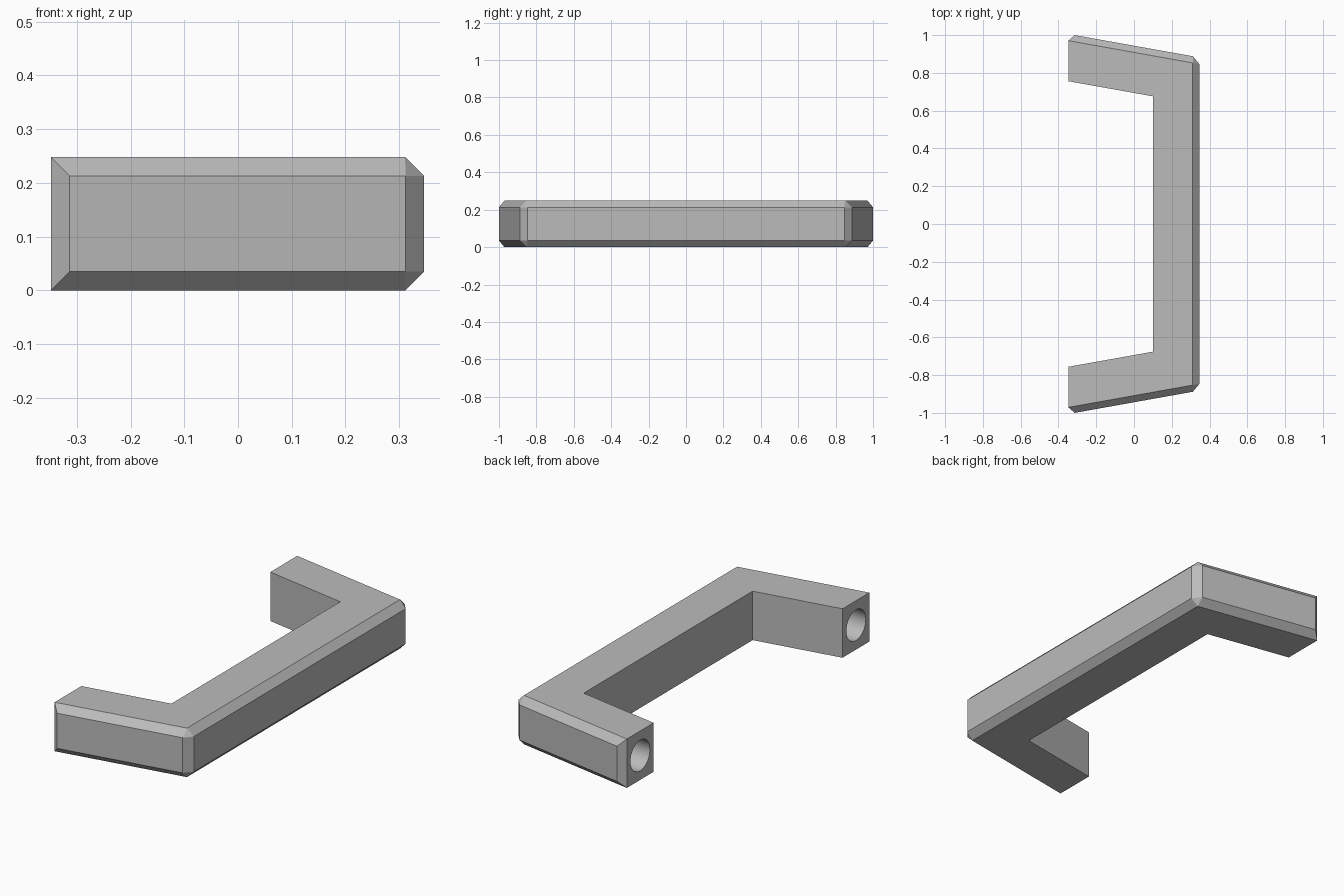
import bpy, bmesh, math
from mathutils import Matrix, Vector

if "Cube" in bpy.data.objects:
    bpy.data.objects.remove(bpy.data.objects["Cube"])

HEIGHT = 0.248
CHAMFER = 0.035
END_X, BAR_X = -0.348, 0.346

grey = bpy.data.materials.new("satin grey")
grey.use_nodes = True
colour = (0.5, 0.5, 0.5, 1)
grey.diffuse_color = colour
grey.node_tree.nodes["Principled BSDF"].inputs["Base Color"].default_value = colour


def make_object(name, bm):
    mesh = bpy.data.meshes.new(name)
    bmesh.ops.recalc_face_normals(bm, faces=bm.faces)
    bm.to_mesh(mesh)
    bm.free()
    mesh.materials.append(grey)
    obj = bpy.data.objects.new(name, mesh)
    bpy.context.collection.objects.link(obj)
    return obj


# Handle: bracket outline, mirrored front to back and extruded upwards
half = [(0.1, 0.676), (END_X, 0.756), (END_X, 1.006), (BAR_X, 0.882)]
outline = half + [(x, -y) for x, y in reversed(half)]
bm = bmesh.new()
base = bm.faces.new([bm.verts.new((x, y, 0)) for x, y in outline])
up = bmesh.ops.extrude_face_region(bm, geom=[base])["geom"]
bmesh.ops.translate(bm, vec=(0, 0, HEIGHT),
                    verts=[v for v in up if isinstance(v, bmesh.types.BMVert)])


# Chamfer the outer edges: outer corners, and rims along the outer sides
def is_outer(v):
    return abs(v.co.y) > 0.8


def is_chamfered(edge):
    a, b = edge.verts
    return is_outer(a) and is_outer(b)


bmesh.ops.bevel(bm, geom=[e for e in bm.edges if is_chamfered(e)],
                offset=CHAMFER, offset_type='OFFSET', segments=1,
                affect='EDGES', profile=0.5)
handle = make_object("handle", bm)

# Blind screw hole in the mounting end of each leg
DEPTH = 0.25
bm = bmesh.new()
for side in (-1, 1):
    place = (Matrix.Translation(Vector((END_X, side * 0.864, HEIGHT / 2)))
             @ Matrix.Rotation(math.pi / 2, 4, 'Y'))
    bmesh.ops.create_cone(bm, cap_ends=True, segments=32, radius1=0.078,
                          radius2=0.078, depth=2 * DEPTH, matrix=place)
cutter = make_object("hole_cutter", bm)
cutter.hide_render = True

cut = handle.modifiers.new("screw holes", 'BOOLEAN')
cut.operation = 'DIFFERENCE'
cut.solver = 'EXACT'
cut.object = cutter
bpy.context.view_layer.objects.active = handle
handle.select_set(True)
bpy.ops.object.modifier_apply(modifier=cut.name)
bpy.data.objects.remove(cutter)

# Smooth hole walls, crisp chamfers
bpy.ops.object.shade_smooth_by_angle(angle=math.radians(25))
